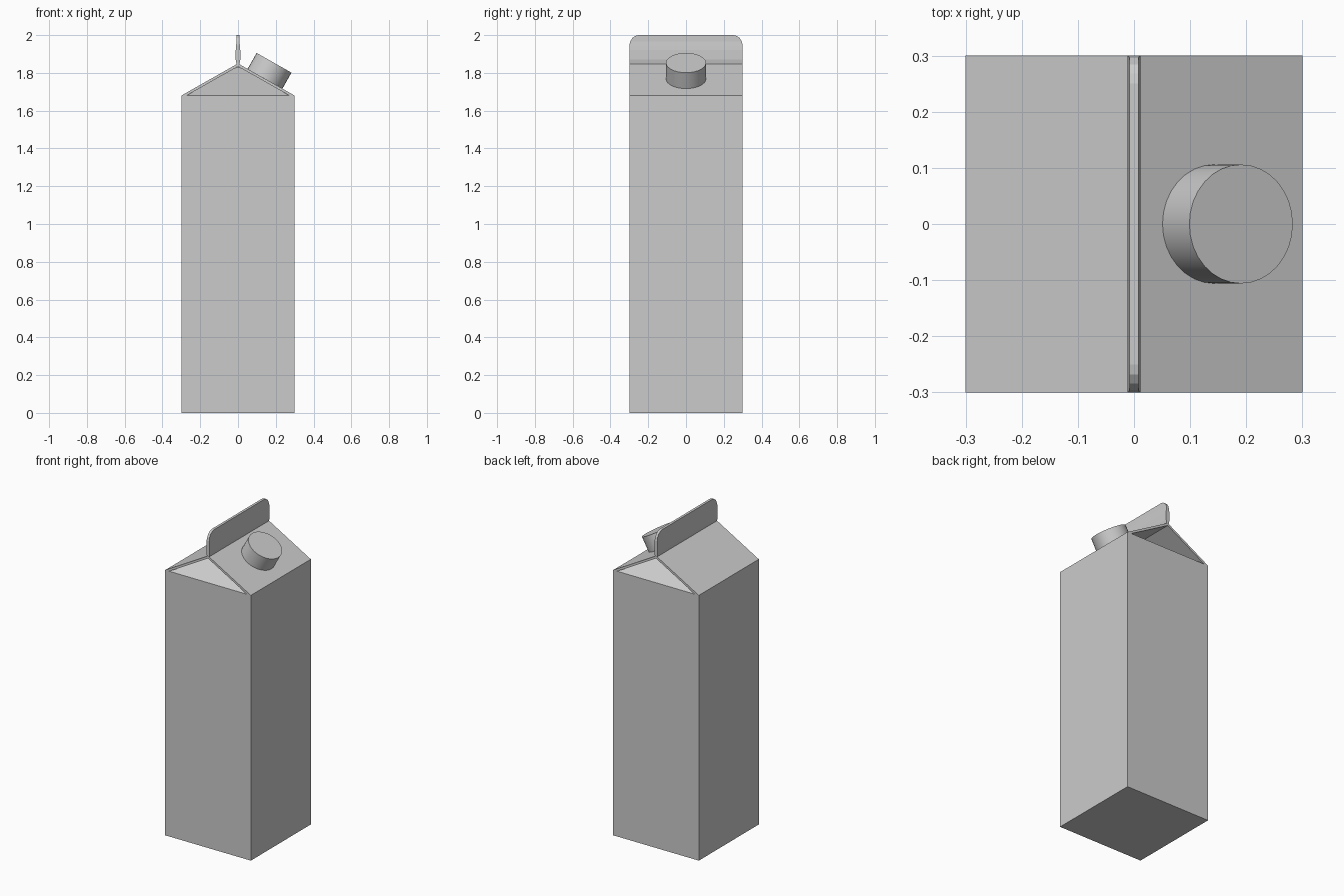
import bpy, bmesh, math
from mathutils import Vector

if "Cube" in bpy.data.objects:
    bpy.data.objects.remove(bpy.data.objects["Cube"])

W, EAVE, RIDGE = 0.3, 1.68, 1.85


def make_object(name, verts, faces):
    mesh = bpy.data.meshes.new(name)
    bm = bmesh.new()
    vs = [bm.verts.new(v) for v in verts]
    for f in faces:
        bm.faces.new([vs[i] for i in f])
    bmesh.ops.recalc_face_normals(bm, faces=bm.faces)
    bm.to_mesh(mesh)
    bm.free()
    obj = bpy.data.objects.new(name, mesh)
    bpy.context.collection.objects.link(obj)
    return obj


def rect(hx, hy, z):
    return [(-hx, -hy, z), (hx, -hy, z), (hx, hy, z), (-hx, hy, z)]


def loop_sides(a, b, n):
    return [(a + i, a + (i + 1) % n, b + (i + 1) % n, b + i) for i in range(n)]


# Carton body, with the end panels folded inwards under the roof
verts = rect(W, W, 0) + rect(W, W, EAVE) + [(0, -0.02, RIDGE - 0.017), (0, 0.02, RIDGE - 0.017)]
faces = [(0, 1, 2, 3)] + loop_sides(0, 4, 4)
faces += [(4, 5, 8), (6, 7, 9), (5, 6, 9, 8), (7, 4, 8, 9)]
make_object("carton_body", verts, faces)

# Thin gable roof overhanging the folded ends
t = 0.016
profile = [(-W, EAVE), (0, RIDGE), (W, EAVE), (W - t * 1.75, EAVE), (0, RIDGE - t), (-W + t * 1.75, EAVE)]
verts = [(x, y, z) for y in (-W, W) for x, z in profile]
faces = loop_sides(0, 6, 6)
for o in (0, 6):
    faces += [(o, o + 1, o + 4, o + 5), (o + 1, o + 2, o + 3, o + 4)]
make_object("gable_roof", verts, faces)

# Sealed top fin: half thickness, half length, height of each level
levels = [(0.006, W, 1.838), (0.012, W, 1.87), (0.012, W, 1.92), (0.010, W, 1.945),
          (0.008, 0.296, 1.965), (0.008, 0.284, 1.985), (0.008, 0.268, 1.996), (0.008, 0.25, 2.0)]
verts, faces = [], [(0, 1, 2, 3)]
for i, level in enumerate(levels):
    verts += rect(*level)
    if i:
        faces += loop_sides(4 * i - 4, 4 * i, 4)
last = 4 * len(levels) - 4
faces.append((last, last + 1, last + 2, last + 3))
make_object("top_fin", verts, faces)

# Screw cap standing square to the right roof panel
tilt = math.atan2(RIDGE - EAVE, W)
axis = Vector((math.sin(tilt), 0, math.cos(tilt)))
base = Vector((0.143, 0, 1.769))
bpy.ops.mesh.primitive_cylinder_add(vertices=32, radius=0.106, depth=0.097,
                                    location=base + axis * 0.0485, rotation=(0, tilt, 0))
bpy.context.object.name = "screw_cap"
bpy.ops.object.shade_smooth_by_angle(angle=math.radians(30))
